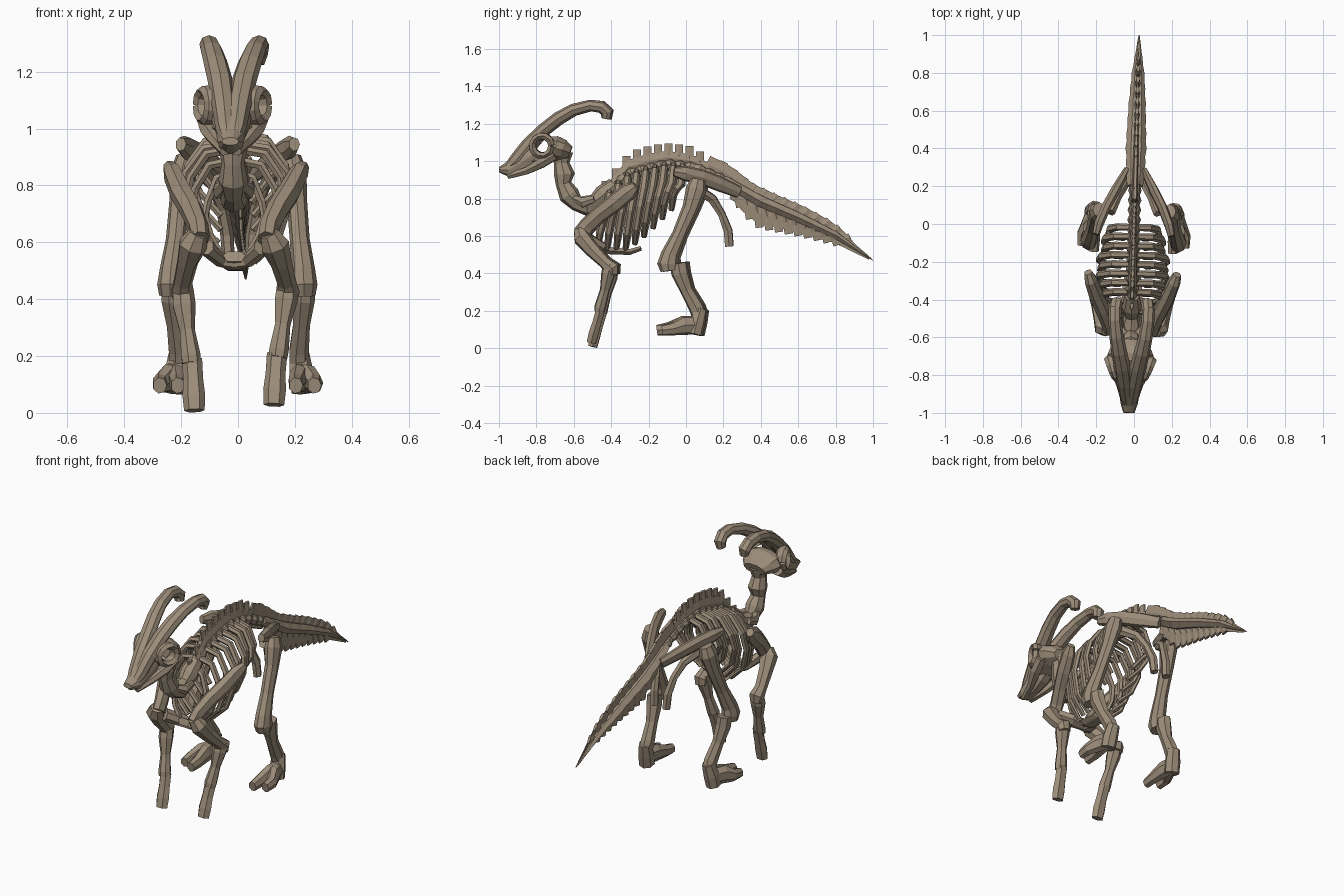
import bpy, bmesh, math
from mathutils import Vector, Matrix

bone = bpy.data.materials.new("bone_brown")
bone.diffuse_color = (0.335, 0.268, 0.195, 1)
TURN = Matrix.Rotation(-0.027, 3, 'Z')      # the pose is turned slightly


def loft(name, pts, sides=7, ref=(1, 0, 0)):
    """Flat-faced tube; pts are (x, y, z, a, b): a = half size along ref, b = across it."""
    ref = Vector(ref)
    P = [Vector(p[:3]) for p in pts]
    bm = bmesh.new()
    rings = []
    for i, p in enumerate(pts):
        t = (P[min(i + 1, len(P) - 1)] - P[max(i - 1, 0)]).normalized()
        s = (ref - t * ref.dot(t)).normalized()
        u = t.cross(s)
        a, b = p[3], p[-1]
        ring = []
        for k in range(sides):
            an = 2 * math.pi * k / sides
            ring.append(bm.verts.new(TURN @ (P[i] + s * a * math.cos(an) + u * b * math.sin(an))))
        rings.append(ring)
    for r, q in zip(rings, rings[1:]):
        for k in range(sides):
            n = (k + 1) % sides
            bm.faces.new((r[k], r[n], q[n], q[k]))
    bm.faces.new(rings[0])
    bm.faces.new(rings[-1])
    bmesh.ops.recalc_face_normals(bm, faces=bm.faces)
    me = bpy.data.meshes.new(name)
    bm.to_mesh(me)
    bm.free()
    me.materials.append(bone)
    ob = bpy.data.objects.new(name, me)
    bpy.context.collection.objects.link(ob)
    return ob


def both(name, pts, sides=7, ref=(1, 0, 0), lift=0):
    """Left and right copy; lift raises the +x one."""
    for tag, s in (("left", 1), ("right", -1)):
        dz = lift if s > 0 else 0
        loft(f"{name}_{tag}", [(p[0] * s, p[1], p[2] + dz, *p[3:]) for p in pts], sides, ref)


def interp(tab, y):
    if y <= tab[0][0]:
        return tab[0][1]
    for (y0, v0), (y1, v1) in zip(tab, tab[1:]):
        if y <= y1:
            return v0 + (v1 - v0) * (y - y0) / (y1 - y0)
    return tab[-1][1]


# Side-view guide lines (y, z)
BODY = [(-.45, .80), (-.38, .87), (-.3, .935), (-.1, .985), (.05, .965), (.2, .90),
        (.4, .785), (.6, .70), (.8, .605), (1, .47)]
TOP = [(-.46, .86), (-.38, .955), (-.3, 1.05), (-.19, 1.085), (-.1, 1.097), (.02, 1.08), (.1, 1.04),
       (.18, 1.01), (.26, .955), (.34, .89), (.48, .825), (.61, .77), (.74, .70), (.82, .645),
       (.9, .56), (1, .475)]
LOW = [(.27, .78), (.33, .70), (.4, .64), (.61, .60), (.8, .555), (1, .465)]

# Skull: snout, braincase and see-through eye rings
loft("snout", [(0, -1.0, .955, .03, .014), (0, -.95, .953, .046, .046), (0, -.88, .992, .055, .066),
               (0, -.84, 1.02, .068, .078), (0, -.808, 1.045, .07, .078)], 10)
loft("braincase", [(0, -.728, 1.07, .112, .064), (0, -.695, 1.068, .122, .07), (0, -.66, 1.06, .108, .06),
                   (0, -.62, 1.045, .07, .036)], 10)
ring = []
for k in range(12):
    an = 2 * math.pi * k / 11
    c, s = math.cos(an), math.sin(an)
    ring.append((.084 + .022 * c, -.768 + .052 * c, 1.082 + .053 * s, .034, .02))
both("eye_socket", ring, 6)
both("jaw", [(.02, -.95, .92, .02, .016), (.05, -.85, .95, .022, .022), (.08, -.77, .992, .032, .03),
             (.095, -.70, 1.035, .032, .03)], 6)
loft("palate", [(0, -.83, 1.0, .06, .03), (0, -.76, 1.01, .085, .02), (0, -.68, 1.04, .09, .03)], 8)

# Pair of curved crests
both("crest", [(.008, -.97, .95, .024, .018), (.018, -.91, 1.0, .036, .04), (.028, -.84, 1.085, .042, .042),
               (.042, -.76, 1.168, .044, .036), (.06, -.68, 1.23, .042, .036), (.076, -.60, 1.275, .038, .033),
               (.088, -.51, 1.298, .034, .031), (.088, -.45, 1.29, .034, .033), (.082, -.42, 1.262, .034, .034),
               (.078, -.425, 1.228, .026, .026)], 8)

# Neck: knobbly chain of vertebrae
neck = [(-.66, 1.05), (-.665, .99), (-.65, .93), (-.655, .88), (-.625, .82), (-.585, .775),
        (-.53, .76), (-.485, .785), (-.44, .82), (-.38, .875)]
loft("neck", [(0, y, z, .052 if i % 2 == 0 else .04, .056 if i % 2 == 0 else .042)
              for i, (y, z) in enumerate(neck)], 8)
both("neck_process", [(.02, -.60, .80, .03, .02), (.055, -.55, .78, .02, .03), (.06, -.49, .80, .012, .02)], 6)

# Back column
loft("backbone", [(0, -.42 + i * .026, interp(BODY, -.42 + i * .026), r, r)
                  for i in range(27) for r in [.036 if i % 2 else .026]], 8)

# Tail core with side ridges
TW = [(.2, .045), (.4, .056), (.65, .046), (.8, .034), (1, .003)]
loft("tail", [(0, y, interp(BODY, y), interp(TW, y) * (1 if i % 2 else .92), interp(TW, y) * .62)
              for i in range(21) for y in [.2 + i * .04]], 6)


def fin(name, y0, y1, n, lo, hi, thick):
    """Thin upright blade between two side-view lines."""
    loft(name, [(0, y, (lo(y) + hi(y)) / 2, thick * (1.02 - y), (hi(y) - lo(y)) / 2 + .003)
                for i in range(n) for y in [y0 + (y1 - y0) * i / (n - 1)]], 6)


# Upper fins: joined at the root, notched along the top
fin("back_fin", -.42, .14, 15, lambda y: interp(BODY, y), lambda y: interp(TOP, y) - .04, .016)
fin("tail_fin", .12, .99, 24, lambda y: interp(BODY, y), lambda y: interp(TOP, y) - .004, .02)
for i in range(24):
    y = -.43 + i * .056
    z0, z1 = interp(BODY, y), interp(TOP, y)
    w = .025
    lean = 0 if y < .1 else .02
    loft(f"spine_blade_{i}", [(0, y - lean, z0, .015, w), (0, y, (z0 + z1) / 2, .014, w),
                              (0, y + lean, z1 - lean * .5, .009, w)], 6)

# Lower tail fin and chevron blades
fin("under_tail_fin", .25, .98, 20, lambda y: interp(LOW, y) * .85 + interp(BODY, y) * .15,
    lambda y: interp(BODY, y), .018)
for i in range(11):
    y = .29 + i * .052
    z0, z1 = interp(BODY, y - .03), interp(LOW, y)
    loft(f"tail_chevron_{i}", [(0, y - .03, z0, .02, .026), (0, y - .01, (z0 + z1) / 2, .012, .026),
                               (0, y, z1, .008, .025)], 6)

# Ribs
RW = [(-.42, .10), (-.32, .178), (-.2, .185), (0, .14)]
RB = [(-.42, .54), (-.25, .53), (-.15, .61), (-.02, .74)]
for i in range(9):
    y = -.41 + i * .049
    z, w, zb = interp(BODY, y), interp(RW, y), interp(RB, y)
    w *= 1.04 if i % 2 else .96
    both(f"rib_{i}", [(.02, y, z, .018, .017), (.6 * w, y, z - .015, .02, .017),
                      (.93 * w, y - .01, z - .1, .022, .015), (w, y - .03, (z + zb) / 2, .02, .013),
                      (.8 * w, y - .05, zb + .08, .019, .013), (.35 * w, y - .06, zb, .014, .013)],
         6, (0, 1, 0))

# Breastbone and collar
loft("breastbone", [(0, -.49, .55, .045, .022), (0, -.4, .52, .055, .022), (0, -.3, .515, .05, .018),
                    (0, -.24, .535, .025, .014)], 6)
both("collar", [(.0, -.44, .525, .045, .024), (.055, -.46, .54, .045, .025),
                (.1, -.53, .585, .04, .03)], 7, (0, 1, 0))

# Shoulder blades and front legs
both("shoulder_blade", [(.236, -.262, .868, .022, .024), (.222, -.30, .84, .034, .048), (.19, -.38, .775, .04, .05),
                        (.152, -.46, .715, .04, .046), (.125, -.525, .655, .036, .046),
                        (.118, -.56, .61, .034, .046)], 7)
both("upper_arm", [(.125, -.568, .63, .035, .032), (.145, -.553, .59, .052, .048), (.165, -.50, .53, .038, .042),
                   (.183, -.43, .46, .034, .034), (.186, -.39, .425, .042, .045), (.183, -.385, .395, .035, .03)])
both("forearm", [(.183, -.40, .43, .038, .035), (.18, -.41, .38, .042, .04), (.168, -.43, .29, .028, .027),
                 (.155, -.455, .2, .036, .032), (.152, -.46, .175, .034, .028)], lift=.02)
both("hand", [(.15, -.452, .19, .036, .028), (.145, -.472, .12, .035, .027), (.142, -.49, .06, .04, .03),
              (.14, -.503, .008, .036, .028)], 6, lift=.02)

# Pelvis: blades run from the sides back into the tail root
both("hip_blade", [(.2, -.06, .945, .02, .025), (.185, 0, .935, .026, .042), (.148, .09, .915, .026, .042),
                   (.1, .18, .88, .026, .042), (.045, .285, .835, .018, .034)], 7)
both("rear_hip_rod", [(.13, .06, .85, .03, .03), (.09, .14, .80, .022, .026), (.06, .19, .72, .022, .022),
                      (.045, .225, .63, .024, .026), (.04, .232, .545, .022, .025)], 6)

# Hind legs
both("thigh", [(.185, .07, .9, .035, .04), (.195, .06, .85, .045, .056), (.206, .03, .75, .036, .044),
               (.218, -.03, .61, .035, .038), (.232, -.08, .5, .042, .048), (.236, -.09, .45, .046, .058),
               (.235, -.085, .415, .04, .045)], 8)
both("shin", [(.235, -.035, .455, .038, .05), (.232, -.025, .4, .04, .048), (.222, .01, .31, .031, .036),
              (.212, .06, .22, .036, .042), (.212, .075, .18, .036, .042)], 7)
both("ankle", [(.212, .085, .21, .036, .035), (.22, .065, .14, .044, .045), (.225, .05, .075, .042, .045)], 7)
for n, x, y in (("inner", .208, -.15), ("outer", .272, -.12)):
    both(f"toe_{n}", [(.222, .06, .125, .036, .05), (.222 * .5 + x * .5, -.01, .122, .036, .052),
                      (x, y + .06, .104, .03, .036), (x, y, .096, .025, .029)], 7)
